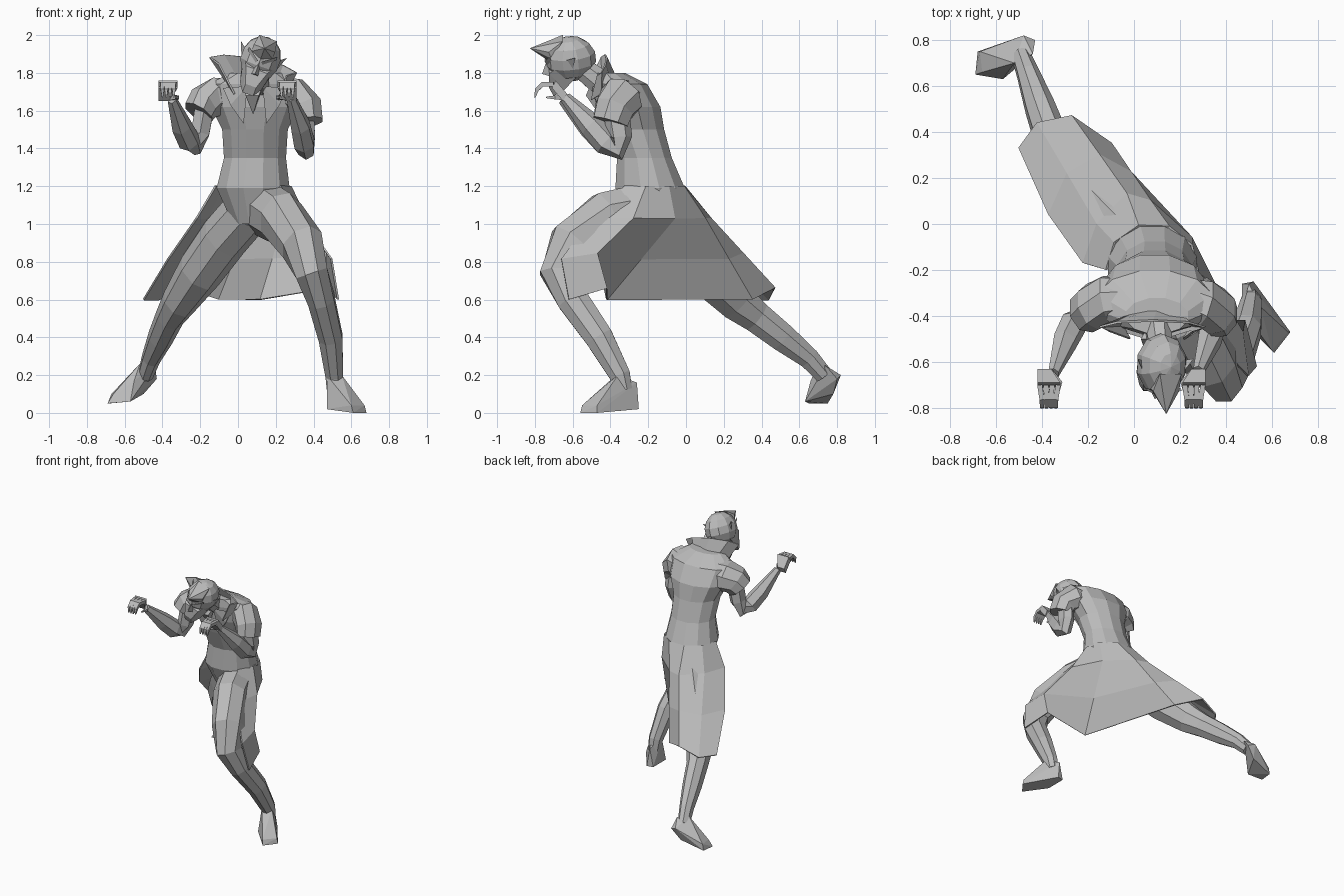
import bpy, bmesh, math
from mathutils import Vector, Matrix

cube = bpy.data.objects.get("Cube")
if cube:
    bpy.data.objects.remove(cube)

GREY = (0.5, 0.5, 0.5, 1)
material = bpy.data.materials.new("plain_grey")
material.use_nodes = True
material.diffuse_color = GREY
material.node_tree.nodes["Principled BSDF"].inputs["Base Color"].default_value = GREY


def finish(name, bm):
    bmesh.ops.recalc_face_normals(bm, faces=bm.faces)
    mesh = bpy.data.meshes.new(name)
    bm.to_mesh(mesh)
    bm.free()
    mesh.materials.append(material)
    obj = bpy.data.objects.new(name, mesh)
    bpy.context.collection.objects.link(obj)
    return obj


def skin(name, rings, closed=True):
    """Join rows of points with quads; closed rows make a capped tube."""
    bm = bmesh.new()
    rows = [[bm.verts.new(point) for point in ring] for ring in rings]
    count = len(rows[0])
    for lower, upper in zip(rows, rows[1:]):
        for i in range(count if closed else count - 1):
            j = (i + 1) % count
            bm.faces.new((lower[i], lower[j], upper[j], upper[i]))
    if closed:
        bm.faces.new(rows[0])
        bm.faces.new(rows[-1])
    return finish(name, bm)


def sheet(name, rows):
    obj = skin(name, rows, closed=False)
    solidify = obj.modifiers.new("thickness", 'SOLIDIFY')
    solidify.thickness = 0.01
    solidify.offset = 0


def angles(sides):
    return [math.tau * (k + 0.5) / sides for k in range(sides)]


def limb(name, joints, radii, sides=6):
    """Tube through the joints with one radius for each."""
    centres = [Vector(joint) for joint in joints]
    rings = []
    for i, (centre, radius) in enumerate(zip(centres, radii)):
        along = centres[min(i + 1, len(centres) - 1)] - centres[max(i - 1, 0)]
        along.normalize()
        across = Vector((1, 0, 0))
        across = (across - along * across.dot(along)).normalized()
        normal = along.cross(across)
        rings.append([centre + radius * (across * 0.85 * math.cos(t) + normal * math.sin(t))
                      for t in angles(sides)])
    skin(name, rings)


def hull(name, points):
    bm = bmesh.new()
    for point in points:
        bm.verts.new(point)
    result = bmesh.ops.convex_hull(bm, input=bm.verts)
    loose = set(result["geom_interior"] + result["geom_unused"])
    bmesh.ops.delete(bm, geom=list(loose), context='VERTS')
    finish(name, bm)


def mirrored(points):
    return [(side * x, y, z) for side in (-1, 1) for x, y, z in points]


# Torso: x, y, z, half width, half depth
TORSO = [(.09, -.17, 1, .12, .13), (.08, -.19, 1.19, .2, .19), (.09, -.22, 1.35, .17, .15),
         (.09, -.27, 1.5, .18, .16), (.09, -.3, 1.62, .24, .17), (.09, -.34, 1.74, .26, .14),
         (.1, -.4, 1.8, .14, .08)]
skin("torso", [[(x + width * math.cos(t), y + depth * math.sin(t), z) for t in angles(12)]
               for x, y, z, width, depth in TORSO])

# Coat skirt: waist, hips and a hem that is pulled in behind the left leg
waist = []
for i in range(7):
    turn = math.radians(-45 + i * 38)
    waist.append(Vector((.08 + .2 * math.cos(turn), -.19 + .19 * math.sin(turn), 1.2)))
hips = [Vector((x, y, 1.03)) for x, y in ((.34, -.5), (.36, -.28), (.25, -.06), (.07, .1),
                                          (-.03, .13), (-.16, 0), (-.22, -.17))]
hem = [Vector((x, y, .6)) for x, y in ((.53, -.62), (.48, -.42), (.12, -.42), (-.1, .35),
                                       (-.27, .47), (-.42, .44), (-.5, .33))]
hem[1].z = hem[4].z = .66
knees = [a.lerp(b, .5) for a, b in zip(hips, hem)]
knees[0] += Vector((.06, -.1, 0))
knees[1] += Vector((.05, -.12, 0))
knees[-1] += Vector((-.01, -.04, 0))
sheet("coat_skirt", [waist, hips, knees, hem])

# Legs
LEG = (.15, .15, .14, .11, .09, .08, .06, .05)
limb("left_leg", [(.14, -.2, 1.08), (.23, -.42, 1.03), (.34, -.6, .89), (.39, -.67, .74),
                  (.44, -.6, .6), (.49, -.46, .4), (.51, -.35, .2), (.51, -.33, .12)], LEG, 8)
limb("right_leg", [(.06, -.15, 1.08), (-.07, -.02, .93), (-.2, .12, .75), (-.31, .27, .59),
                   (-.36, .37, .51), (-.41, .51, .4), (-.46, .65, .29), (-.49, .73, .2)], LEG, 8)

# Feet
hull("left_foot", [(.47, -.37, .2), (.55, -.36, .2), (.5, -.26, .16), (.47, -.26, .02),
                   (.52, -.25, .02), (.47, -.42, .02), (.59, -.35, .02), (.61, -.56, 0),
                   (.68, -.47, 0), (.6, -.55, .04), (.67, -.47, .04)])
hull("right_foot", [(-.69, .65, .05), (-.68, .75, .05), (-.57, .63, .06), (-.66, .66, .1),
                    (-.67, .75, .1), (-.43, .8, .18), (-.48, .82, .2), (-.5, .78, .1),
                    (-.55, .66, .17), (-.52, .7, .26), (-.44, .74, .25)])

# Sleeves and bent arms
SLEEVE = (.1, .12, .11, .1)
limb("left_sleeve", [(.18, -.32, 1.68), (.3, -.34, 1.67), (.36, -.38, 1.61), (.37, -.4, 1.54)],
     SLEEVE, 8)
limb("right_sleeve", [(0, -.32, 1.68), (-.12, -.33, 1.67), (-.18, -.36, 1.64), (-.21, -.38, 1.59)],
     SLEEVE, 8)
ARM = (.07, .065, .055, .07, .065, .03)
limb("left_arm", [(.35, -.37, 1.6), (.36, -.35, 1.46), (.36, -.36, 1.39), (.35, -.42, 1.43),
                  (.33, -.5, 1.52), (.28, -.64, 1.67)], ARM)
limb("right_arm", [(-.17, -.36, 1.66), (-.2, -.37, 1.48), (-.23, -.38, 1.41), (-.26, -.43, 1.44),
                   (-.3, -.51, 1.52), (-.35, -.65, 1.66)], ARM)

# Clawed hands: wedge palms, curled fingers and a thumb
for label, side, x in (("left", 1, .26), ("right", -1, -.37)):
    wrist = Vector((x + side * .02, -.64, 1.67))
    knuckles = Vector((x, -.7, 1.74))
    half = Vector((.05, 0, 0))
    thick = Vector((0, .01, .02))
    hull(label + "_palm", [end + a * half * width + b * thick for a in (-1, 1) for b in (-1, 1)
                           for end, width in ((wrist, .6), (knuckles, 1))])
    for i in range(4):
        spread = i / 1.5 - 1
        root = knuckles + half * spread * .8
        reach = -.01 * spread
        limb(f"{label}_finger_{i + 1}",
             [root, root + Vector((reach, -.06, 0)), root + Vector((reach, -.09, -.03)),
              root + Vector((reach, -.1, -.07))], (.018, .018, .015, .005), 4)
    limb(label + "_thumb", [wrist - side * half * .5, wrist + Vector((-side * .07, -.05, 0)),
                            wrist + Vector((-side * .06, -.1, 0))], (.02, .015, .005), 4)

# Head, tilted to the left and bowed
tilt = (Matrix.Translation((.12, -.61, 1.875)) @ Matrix.Rotation(.35, 4, 'Y')
        @ Matrix.Rotation(.1, 4, 'X'))


def head_part(name, points):
    hull(name, [tilt @ Vector(point) for point in points])


bm = bmesh.new()
bmesh.ops.create_uvsphere(bm, u_segments=10, v_segments=7, radius=1,
                          matrix=tilt @ Matrix.Diagonal((.11, .135, .122, 1)))
finish("skull", bm)
head_part("jaw", mirrored([(.09, -.05, 0), (.08, .02, -.08), (.06, -.12, -.05),
                           (.06, -.05, -.15), (.03, -.11, -.19), (.03, -.13, -.14)]))
head_part("nose", mirrored([(0, -.12, .02), (0, -.16, -.07), (.02, -.12, -.08)]))
head_part("hair_peak", mirrored([(0, -.21, .08), (.06, -.11, .07), (0, -.13, .01),
                                 (.06, -.1, .03), (.05, -.03, .12)]))
for label, side in (("left", 1), ("right", -1)):
    head_part(label + "_ear", [(side * x, y, z) for x, y, z in
                               ((.1, -.02, .03), (.1, .02, .02), (.09, 0, -.05), (.13, .03, .05))])
    head_part(label + "_brow", [(side * x, y, z) for x, y, z in
                                ((.01, -.14, 0), (.08, -.11, .05), (.08, -.1, .03),
                                 (.02, -.12, -.02))])
limb("neck", [(.1, -.37, 1.7), (.11, -.48, 1.77), (.12, -.57, 1.84)], (.08, .07, .06), 8)

# Standing collar with wings, flaring from the neck
base, rim = [], []
for i in range(7):
    turn = math.radians(-40 + i * 43)
    side, back = math.cos(turn), math.sin(turn)
    base.append((.1 + .15 * side, -.45 + .08 * back, 1.71 - .02 * side + .06 * back))
    rim.append((.08 + .23 * side, -.45 + .03 * back, 1.84 - .04 * side + .04 * back))
sheet("collar", [base, rim])

# Lapels and neckcloth
for label, side in (("left", 1), ("right", -1)):
    hull(label + "_lapel", [(.09 + side * x, y, z) for x, y, z in
                            ((.04, -.5, 1.73), (.17, -.46, 1.72), (.13, -.47, 1.63),
                             (.06, -.45, 1.53), (.1, -.42, 1.6))])
hull("neckcloth", [(.03, -.5, 1.75), (.14, -.5, 1.75), (.04, -.53, 1.68), (.11, -.53, 1.68),
                   (.08, -.46, 1.58), (.08, -.4, 1.72)])
